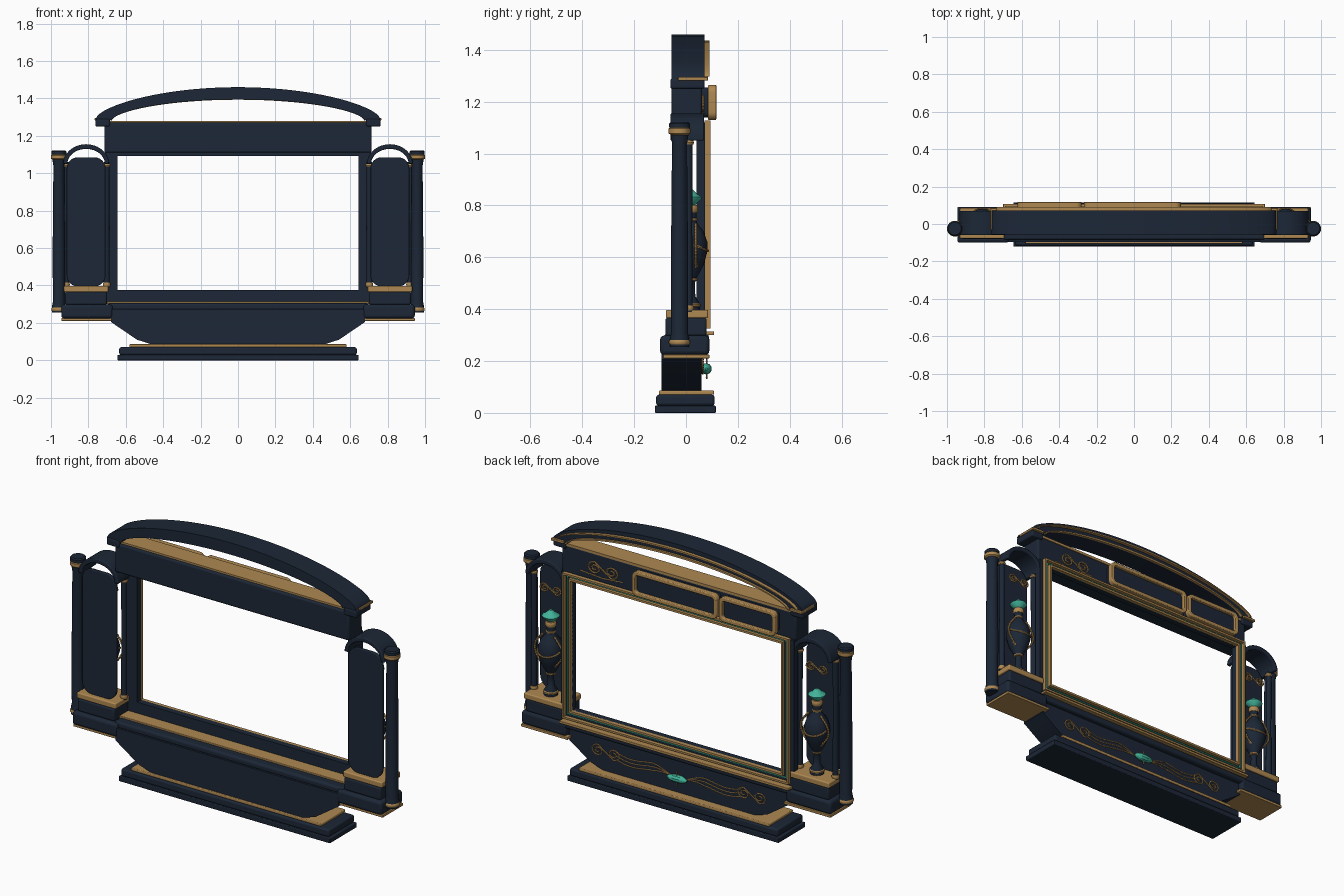
import bpy, bmesh, math
from math import sin, cos, pi
from mathutils import Vector

if "Cube" in bpy.data.objects:
    bpy.data.objects.remove(bpy.data.objects["Cube"])

def mat(name, rgb):
    m = bpy.data.materials.new(name)
    m.diffuse_color = (*rgb, 1)
    m.use_nodes = True
    m.node_tree.nodes["Principled BSDF"].inputs["Base Color"].default_value = m.diffuse_color
    return m

NAVY = mat("dark_navy", (0.0115, 0.02, 0.037))
GOLD = mat("antique_gold", (0.43, 0.25, 0.085))
TEAL = mat("teal_gem", (0.055, 0.45, 0.32))

def finish(name, bm, m, bevel=0):
    bmesh.ops.recalc_face_normals(bm, faces=bm.faces[:])
    me = bpy.data.meshes.new(name)
    bm.to_mesh(me)
    bm.free()
    me.materials.append(m)
    ob = bpy.data.objects.new(name, me)
    bpy.context.collection.objects.link(ob)
    if bevel:
        b = ob.modifiers.new("bevel", 'BEVEL')
        b.width, b.segments, b.limit_method = bevel, 3, 'ANGLE'
    return ob

def prism(name, pts, y0, y1, m, bevel=0):
    """Outline in x,z extruded along y."""
    bm = bmesh.new()
    a = [bm.verts.new((x, y0, z)) for x, z in pts]
    b = [bm.verts.new((x, y1, z)) for x, z in pts]
    n = len(pts)
    bm.faces.new(a)
    bm.faces.new(b[::-1])
    for i in range(n):
        j = (i + 1) % n
        bm.faces.new((a[i], a[j], b[j], b[i]))
    return finish(name, bm, m, bevel)

def box(name, x0, x1, y0, y1, z0, z1, m=NAVY, bevel=0):
    return prism(name, [(x0, z0), (x1, z0), (x1, z1), (x0, z1)], y0, y1, m, bevel)

def band(name, outer, inner, y0, y1, m, closed=False, bevel=0):
    """Strip between two x,z outlines with the same count, extruded along y."""
    bm = bmesh.new()
    rows = [[bm.verts.new((x, y, z)) for x, z in p]
            for p, y in ((outer, y0), (outer, y1), (inner, y1), (inner, y0))]
    n = len(outer)
    for i in range(n if closed else n - 1):
        j = (i + 1) % n
        for k in range(4):
            a, b = rows[k], rows[(k + 1) % 4]
            bm.faces.new((a[i], a[j], b[j], b[i]))
    if not closed:
        bm.faces.new([r[0] for r in rows])
        bm.faces.new([r[-1] for r in rows])
    return finish(name, bm, m, bevel)

def lathe(name, prof, x, y, m, n=24):
    bm = bmesh.new()
    rings = [[bm.verts.new((x + r * cos(2 * pi * i / n), y + r * sin(2 * pi * i / n), z))
              for i in range(n)] for r, z in prof]
    for a, b in zip(rings, rings[1:]):
        for i in range(n):
            j = (i + 1) % n
            bm.faces.new((a[i], a[j], b[j], b[i]))
    bm.faces.new(rings[0])
    bm.faces.new(rings[-1])
    return finish(name, bm, m)

def rope(name, pts, r, m=GOLD):
    """Beaded wire through x,y,z points, turned into a mesh."""
    fine = []
    for a, b in zip(map(Vector, pts), map(Vector, pts[1:])):
        n = max(1, round((b - a).length / (1.3 * r)))
        fine += [a.lerp(b, i / n) for i in range(n)]
    fine.append(Vector(pts[-1]))
    cu = bpy.data.curves.new(name, 'CURVE')
    cu.dimensions, cu.bevel_depth, cu.bevel_resolution, cu.use_fill_caps = '3D', r, 1, True
    sp = cu.splines.new('POLY')
    sp.points.add(len(fine) - 1)
    for i, (p, c) in enumerate(zip(sp.points, fine)):
        p.co = (*c, 1)
        p.radius = 1.15 if i % 2 else 0.7
    tmp = bpy.data.objects.new(name + "_path", cu)
    me = bpy.data.meshes.new_from_object(tmp)
    bpy.data.objects.remove(tmp)
    me.materials.clear()
    me.materials.append(m)
    bpy.context.collection.objects.link(bpy.data.objects.new(name, me))

def rrect(x0, x1, z0, z1, r, n=6):
    out = []
    for cx, cz, a0 in ((x1 - r, z1 - r, 0), (x0 + r, z1 - r, 1), (x0 + r, z0 + r, 2), (x1 - r, z0 + r, 3)):
        out += [(cx + r * cos((a0 + i / n) * pi / 2), cz + r * sin((a0 + i / n) * pi / 2)) for i in range(n + 1)]
    return out

def ring(name, x, z0, z1, w, y0, y1, m):
    o = [(-x, z0), (x, z0), (x, z1), (-x, z1)]
    i = [(-x + w, z0 + w), (x - w, z0 + w), (x - w, z1 - w), (-x + w, z1 - w)]
    band(name, o, i, y0, y1, m, True)

def scroll(name, cx, cz, w, y, r=0.005):
    """Pair of spirals joined by a sagging stem."""
    c, half = 0.3 * w, []
    for i in range(25):
        a = 3.2 * pi * i / 24
        q = 0.05 * w + 0.2 * w * i / 24
        half.append((c + q * cos(a + 1.3 * pi), q * sin(a + 1.3 * pi) * 0.8))
    rope(name, [(cx - x, y, cz - z) for x, z in half] + [(cx + x, y, cz + z) for x, z in half[::-1]], r)

# Stepped plinth and tapered body
box("plinth_bottom", -0.645, 0.645, -0.12, 0.115, 0, 0.028, NAVY, 0.004)
box("plinth_top", -0.635, 0.635, -0.115, 0.11, 0.028, 0.07, NAVY, 0.01)
box("plinth_gold_trim", -0.58, 0.58, -0.105, 0.108, 0.07, 0.086, GOLD, 0.004)
prism("tapered_body", [(-0.46, 0.084), (0.46, 0.084), (0.54, 0.11), (0.68, 0.205), (0.68, 0.275),
                       (-0.68, 0.275), (-0.68, 0.205), (-0.54, 0.11)], -0.095, 0.06, NAVY)
box("sill", -0.7, 0.7, -0.085, 0.088, 0.268, 0.305, NAVY, 0.012)
box("sill_gold_top", -0.7, 0.7, -0.035, 0.108, 0.3, 0.314, GOLD, 0.003)

# Body ornament: gem, strands and scrolls
gem = lathe("body_gem", [(0.004, -0.06), (0.014, -0.045), (0.02, -0.02), (0.022, 0),
                         (0.02, 0.02), (0.014, 0.045), (0.004, 0.06)], 0, 0, TEAL, 10)
gem.rotation_euler = (0, pi / 2, 0)
gem.location = (0, 0.078, 0.17)
rope("gem_pin", [(0, 0.08, 0.13), (0, 0.08, 0.21)], 0.004)
for s, side in ((1, "left"), (-1, "right")):
    for k in (-1, 0, 1):
        rope(f"{side}_body_strand", [(s * (0.05 + 0.33 * t / 16), 0.064,
             0.172 + 0.015 * t / 16 + k * 0.02 * min(1, t / 5) + 0.012 * sin(t / 16 * 2 * pi)) for t in range(17)], 0.0035)
    scroll(f"{side}_body_scroll", s * 0.445, 0.19, 0.16, 0.064, 0.004)

# Window surround
fo = [(-0.712, 0.312), (0.712, 0.312), (0.712, 1.12), (-0.712, 1.12)]
fi = [(-0.643, 0.375), (0.643, 0.375), (0.643, 1.092), (-0.643, 1.092)]
band("window_frame", fo, fi, 0.04, 0.074, NAVY, True)
ring("window_outer_gold", 0.69, 0.326, 1.128, 0.01, 0.072, 0.095, GOLD)
ring("window_teal_inlay", 0.67, 0.35, 1.113, 0.006, 0.072, 0.083, TEAL)
ring("window_inner_gold", 0.654, 0.364, 1.103, 0.011, 0.07, 0.092, GOLD)

# Header with two framed plaques and a scroll
box("header", -0.715, 0.715, -0.055, 0.062, 1.11, 1.27, NAVY, 0.01)
box("header_gold_top", -0.7, 0.7, -0.042, 0.065, 1.266, 1.28, GOLD)
for nm, x0, x1 in (("wide_plaque", -0.268, 0.25), ("narrow_plaque", -0.624, -0.28)):
    prism(nm, rrect(x0 + .01, x1 - .01, 1.14, 1.255, 0.02), 0.055, 0.098, NAVY)
    band(nm + "_gold_frame", rrect(x0, x1, 1.13, 1.265, 0.03), rrect(x0 + .02, x1 - .02, 1.15, 1.245, 0.015),
         0.085, 0.117, GOLD, True, 0.004)
scroll("header_scroll", 0.46, 1.19, 0.17, 0.066, 0.005)
rope("header_scroll_line", [(0.34, 0.066, 1.155), (0.46, 0.066, 1.145), (0.6, 0.066, 1.155)], 0.004)

# Curved pediment with rounded ends, gold trims and end blocks
def dome(x, z, rise, power):
    """Flattened arch line that turns down at its ends."""
    ts = [-cos(pi * i / 48) for i in range(49)]
    return [(x * t, z + rise * max(0, 1 - t * t) ** power) for t in ts]
band("pediment_arch", [(-0.762, 1.29)] + dome(0.755, 1.3, 0.16, 0.68) + [(0.762, 1.29)],
     [(-0.74, 1.285)] + dome(0.675, 1.283, 0.112, 0.6) + [(0.74, 1.285)], -0.055, 0.072, NAVY)
band("pediment_inner_gold", dome(0.682, 1.283, 0.121, 0.6), dome(0.674, 1.283, 0.11, 0.6), 0.07, 0.084, GOLD)
band("pediment_outer_gold", dome(0.735, 1.298, 0.138, 0.66), dome(0.728, 1.298, 0.129, 0.66), 0.07, 0.09, GOLD)
for s, side in ((1, "left"), (-1, "right")):
    a, b = sorted((s * 0.685, s * 0.762))
    box(f"{side}_pediment_block", a, b, -0.06, 0.072, 1.25, 1.29, NAVY, 0.008)
    a, b = sorted((s * 0.69, s * 0.766))
    box(f"{side}_pediment_gold", a, b, -0.03, 0.085, 1.282, 1.295, GOLD, 0.003)

# Side pavilions
for s, side in ((1, "left"), (-1, "right")):
    def sbox(nm, x0, x1, *a):
        lo, hi = sorted((s * x0, s * x1))
        box(f"{side}_{nm}", lo, hi, *a)
    sbox("pavilion_gold_foot", 0.66, 0.945, -0.088, 0.09, 0.21, 0.225, GOLD, 0.003)
    sbox("pavilion_base", 0.67, 0.945, -0.1, 0.09, 0.224, 0.298, NAVY, 0.015)
    sbox("pavilion_step", 0.7, 0.925, -0.08, 0.08, 0.296, 0.367, NAVY, 0.01)
    sbox("pavilion_gold_shelf", 0.693, 0.932, -0.077, 0.085, 0.365, 0.397, GOLD, 0.006)
    c = s * 0.812
    # back panel and deep arch
    prism(f"{side}_niche_panel", rrect(c - 0.104, c + 0.104, 0.395, 1.085, 0.06), -0.052, -0.035, NAVY, 0.004)
    ang = [pi * i / 24 for i in range(25)]
    band(f"{side}_niche_arch", [(c + 0.122 * cos(t), 1.05 + 0.105 * sin(t)) for t in ang],
         [(c + 0.1 * cos(t), 1.05 + 0.08 * sin(t)) for t in ang], -0.06, 0.07, NAVY, False, 0.005)
    # slim colonnettes
    for x in (0.702, 0.92):
        lathe(f"{side}_colonnette", [(0.016, 0.39), (0.014, 0.7), (0.015, 1.06)], s * x, 0.01, NAVY, 16)
        for z, h in ((0.395, 0.02), (1.035, 0.015)):
            lathe(f"{side}_colonnette_gold", [(0.018, z), (0.021, z + h / 2), (0.018, z + h)], s * x, 0.01, GOLD, 16)
    # large outer column
    X, Y = s * 0.958, -0.025
    lathe(f"{side}_column", [(0.036, 0.255), (0.038, 0.27), (0.036, 0.29), (0.032, 0.31), (0.033, 0.6),
                             (0.029, 1.04), (0.034, 1.07), (0.036, 1.1), (0.04, 1.1), (0.04, 1.116), (0.034, 1.122)], X, Y, NAVY)
    lathe(f"{side}_column_gold_foot", [(0.036, 0.262), (0.04, 0.268), (0.04, 0.277), (0.036, 0.283)], X, Y, GOLD)
    lathe(f"{side}_column_gold_cap", [(0.034, 1.072), (0.042, 1.078), (0.042, 1.096), (0.036, 1.101)], X, Y, GOLD)
    # vase with gold rings, handles and gem stopper
    vy = 0.018
    lathe(f"{side}_vase", [(0.036, 0.397), (0.036, 0.42), (0.018, 0.45), (0.016, 0.5), (0.026, 0.525), (0.05, 0.57),
                           (0.064, 0.62), (0.064, 0.66), (0.05, 0.7), (0.026, 0.73), (0.022, 0.75), (0.024, 0.8)], c, vy, NAVY)
    for z, r, h in ((0.415, 0.039, .007), (0.515, 0.026, .006), (0.745, 0.027, .006), (0.787, 0.029, .014)):
        lathe(f"{side}_vase_gold_ring", [(r - .004, z - h), (r, z - h / 2), (r, z + h / 2), (r - .004, z + h)], c, vy, GOLD)
    lathe(f"{side}_vase_gem", [(0.016, 0.8), (0.044, 0.825), (0.046, 0.832), (0.026, 0.845), (0.008, 0.862)], c, vy, TEAL, 10)
    for k in (-1, 1):
        rope(f"{side}_vase_handle", [(c + k * (0.035 + 0.05 * sin(pi * t / 14)), vy + 0.02, 0.56 + 0.17 * t / 14)
                                     for t in range(15)], 0.006)
    # gold garland over the belly and hanging scroll
    rope(f"{side}_vase_garland", [(c + 0.066 * sin(a), vy + 0.066 * cos(a), 0.655 - 0.03 * cos(a))
                                  for a in [-1.4 + 2.8 * t / 14 for t in range(15)]], 0.005)
    scroll(f"{side}_hanging_scroll", c, 0.975, 0.12, 0.02, 0.005)

# Smooth shading with sharp edges kept
for ob in bpy.context.scene.objects:
    ob.select_set(True)
    bpy.context.view_layer.objects.active = ob
bpy.ops.object.shade_smooth_by_angle(angle=math.radians(35))
